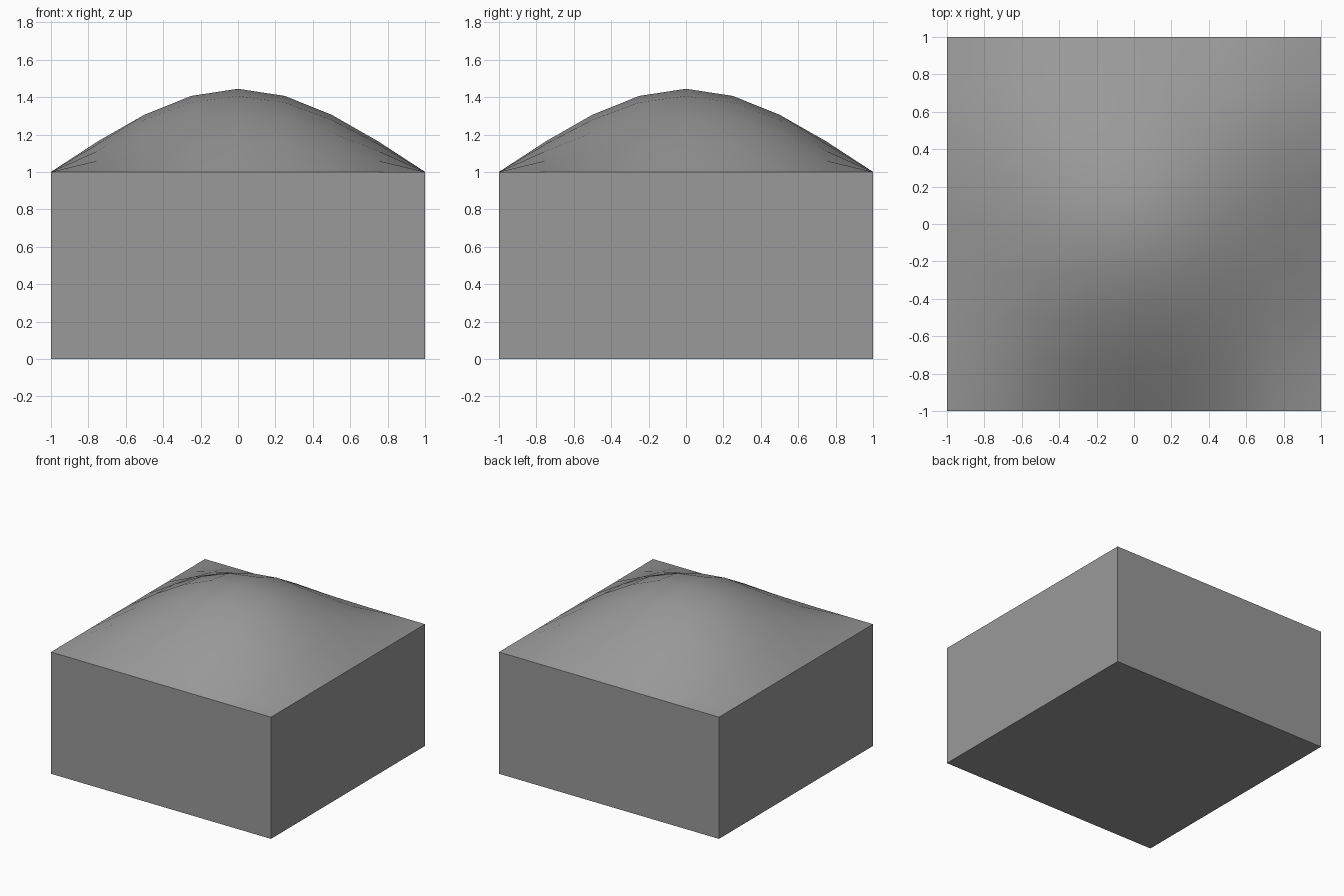
import bpy, bmesh

if "Cube" in bpy.data.objects:
    bpy.data.objects.remove(bpy.data.objects["Cube"])

# Domed block: 2x2 top grid with raised centre, sides extruded down, subdivided
bm = bmesh.new()
bmesh.ops.create_grid(bm, x_segments=2, y_segments=2, size=1.0)
rim = [e for e in bm.edges if e.is_boundary]
for v in bm.verts:
    v.co.z = 2.0 if v.co.xy.length < 0.1 else 1.0

# Side walls and floor
ext = bmesh.ops.extrude_edge_only(bm, edges=rim)["geom"]
for v in ext:
    if isinstance(v, bmesh.types.BMVert):
        v.co.z = 0.0
bmesh.ops.contextual_create(bm, geom=[e for e in bm.edges if e.is_boundary])
bmesh.ops.recalc_face_normals(bm, faces=bm.faces)

# Keep the box edges crisp, let only the dome round off
crease = bm.edges.layers.float.new("crease_edge")
for f in bm.faces:
    f.smooth = True
for e in bm.edges:
    if max(v.co.z for v in e.verts) < 1.5:
        corner = all(abs(v.co.x) > 0.9 and abs(v.co.y) > 0.9 for v in e.verts)
        flat = abs(e.verts[0].co.z - e.verts[1].co.z) < 0.1
        if flat or corner:
            e[crease] = 1.0
            e.smooth = False

mesh = bpy.data.meshes.new("domed_block")
bm.to_mesh(mesh)
bm.free()
block = bpy.data.objects.new("domed_block", mesh)
bpy.context.collection.objects.link(block)

sub = block.modifiers.new("round_dome", 'SUBSURF')
sub.levels = sub.render_levels = 2

# Dark grey surface
grey = bpy.data.materials.new("dark_grey")
grey.diffuse_color = (0.32, 0.32, 0.32, 1.0)
grey.use_nodes = True
grey.node_tree.nodes["Principled BSDF"].inputs["Base Color"].default_value = grey.diffuse_color
mesh.materials.append(grey)
